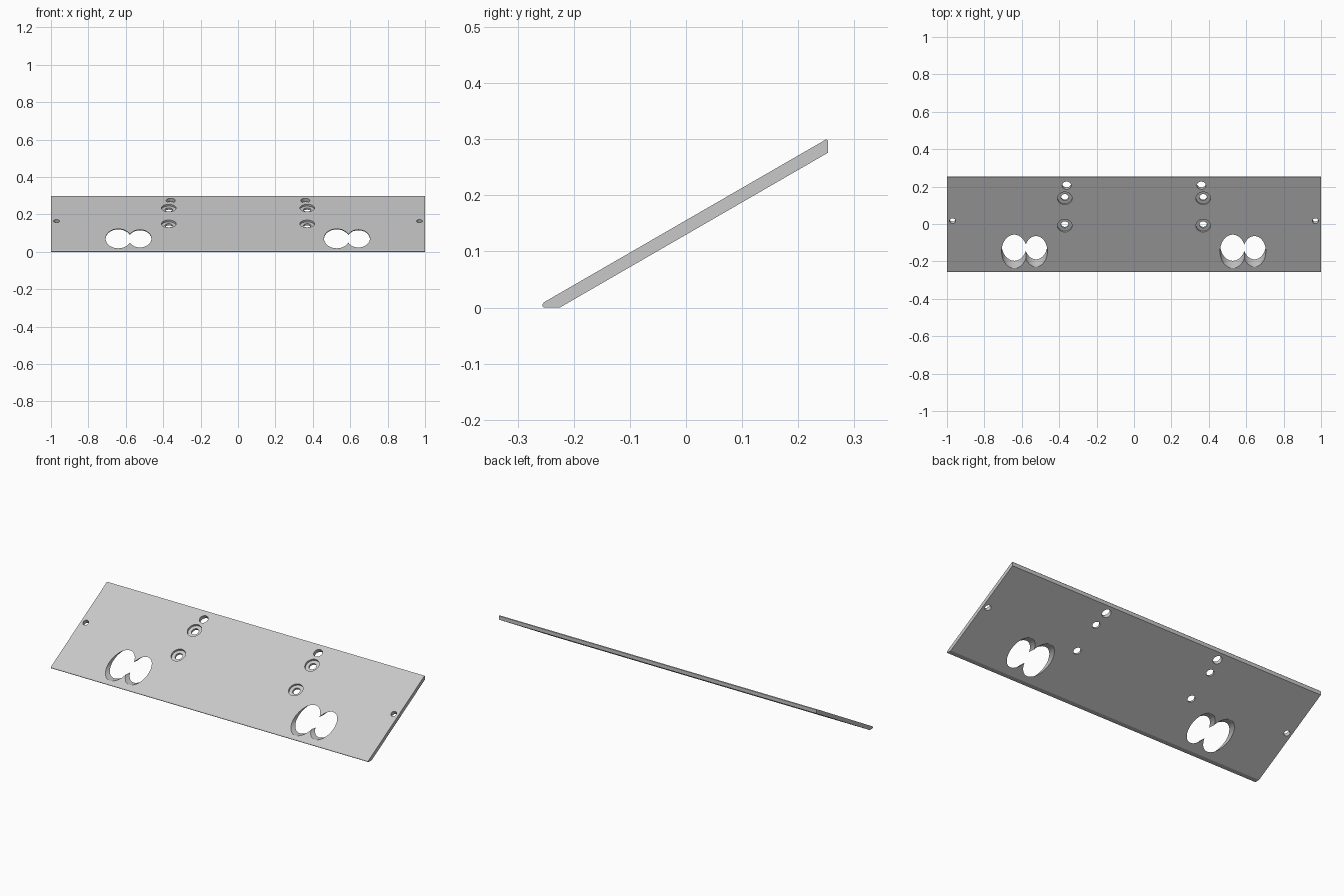
import bpy, bmesh
from math import radians, sin, cos, tan
from mathutils import Vector

cube = bpy.data.objects.get("Cube")
if cube:
    bpy.data.objects.remove(cube, do_unlink=True)

SLOPE = radians(30)
MID_Z = 0.1556            # height of the upper face at y = 0
NORMAL = Vector((0, -sin(SLOPE), cos(SLOPE)))

grey = bpy.data.materials.new("plain grey")
grey.use_nodes = True
colour = (0.58, 0.58, 0.58, 1)
grey.diffuse_color = colour
grey.node_tree.nodes["Principled BSDF"].inputs["Base Color"].default_value = colour


def surface(x, y):
    """Point on the upper face of the sloping plate."""
    return Vector((x, y, MID_Z + y * tan(SLOPE)))


# Sloping plate: side profile extruded along x
profile = [(-0.2535, 0.0), (-0.225, 0.0), (0.253, 0.276), (0.253, 0.297),
           (0.250, 0.30), (-0.253, 0.0096), (-0.2555, 0.006), (-0.2555, 0.002)]
bm = bmesh.new()
face = bm.faces.new([bm.verts.new((-1, y, z)) for y, z in profile])
side = bmesh.ops.extrude_face_region(bm, geom=[face])
moved = [g for g in side["geom"] if isinstance(g, bmesh.types.BMVert)]
bmesh.ops.translate(bm, verts=moved, vec=(2, 0, 0))
bmesh.ops.recalc_face_normals(bm, faces=bm.faces)
mesh = bpy.data.meshes.new("sloping_plate")
bm.to_mesh(mesh)
bm.free()
mesh.materials.append(grey)
plate = bpy.data.objects.new("sloping_plate", mesh)
bpy.context.collection.objects.link(plate)


def drill(centre, rx, ry, angle, depth):
    """Cut an elliptical hole whose axis is tipped forward by angle."""
    bpy.ops.mesh.primitive_cylinder_add(vertices=48, radius=1, depth=depth,
                                        location=centre, rotation=(angle, 0, 0))
    cutter = bpy.context.object
    cutter.name = "hole_cutter"
    cutter.scale = (rx, ry, 1)
    cutter.hide_render = True
    cutter.data.materials.append(grey)
    cut = plate.modifiers.new("hole", 'BOOLEAN')
    cut.operation = 'DIFFERENCE'
    cut.solver = 'EXACT'
    cut.object = cutter
    bpy.ops.object.select_all(action='DESELECT')
    bpy.context.view_layer.objects.active = plate
    plate.select_set(True)
    bpy.ops.object.modifier_apply(modifier=cut.name)
    bpy.data.objects.remove(cutter, do_unlink=True)


# Double-lobed openings, running nearly level through the plate
for x in (-0.64, 0.528):
    y = -0.1466
    drill(surface(x, y), 0.068, 0.058, radians(86), 0.4)
    drill(surface(x + 0.116, y), 0.061, 0.053, radians(86), 0.4)

for s in (-1, 1):
    # Counterbored screw holes
    for y in (0.137, -0.009):
        drill(surface(s * 0.37, y), 0.02, 0.02, SLOPE, 0.2)
        drill(surface(s * 0.37, y) + NORMAL * 0.039, 0.039, 0.039, SLOPE, 0.1)
    # Plain holes near the upper edge and at the ends
    drill(surface(s * 0.36, 0.206), 0.024, 0.024, SLOPE, 0.2)
    drill(surface(s * 0.97, 0.016), 0.016, 0.016, SLOPE, 0.2)

bpy.ops.object.shade_smooth_by_angle(angle=radians(25))
